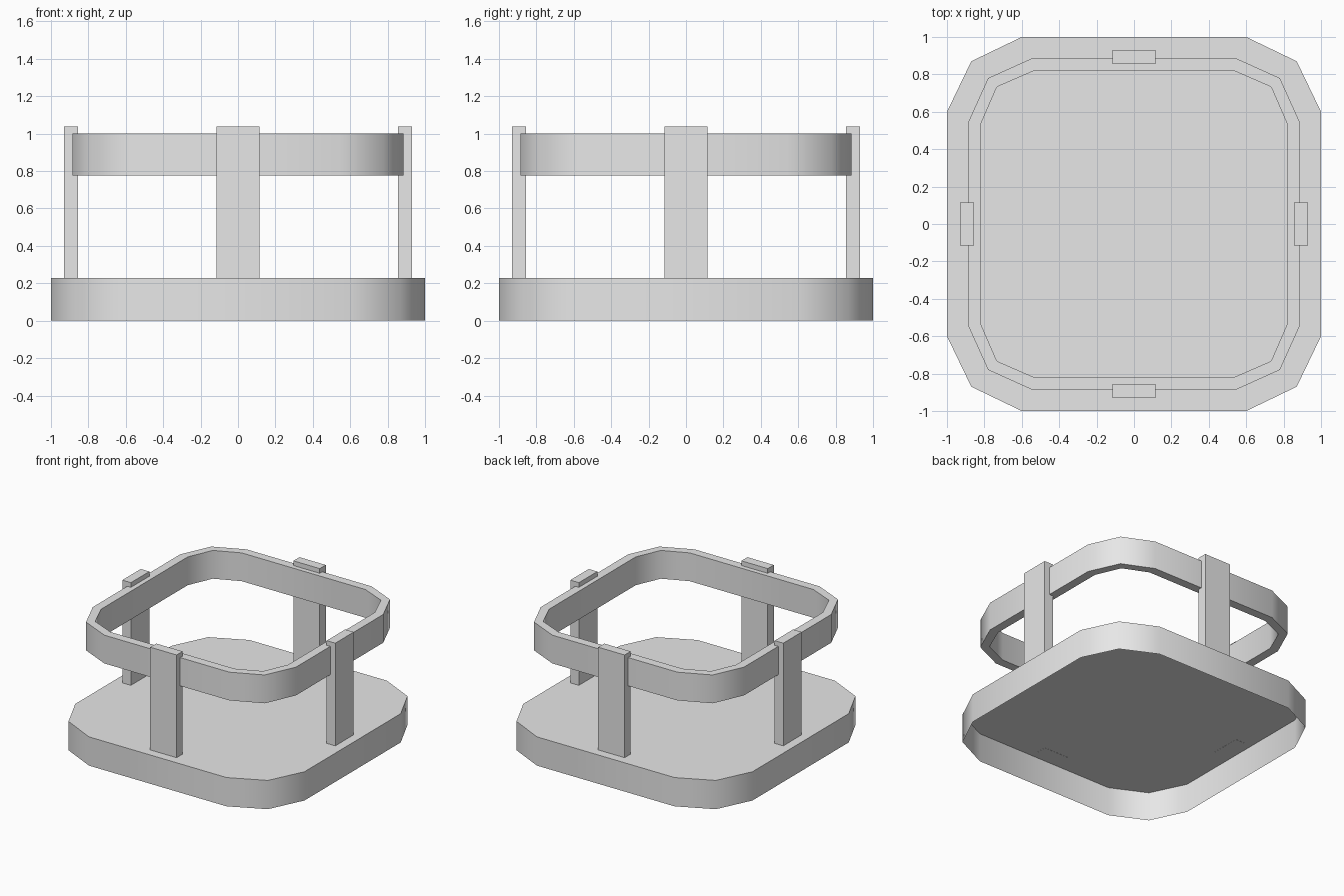
import bpy
import bmesh
import math

cube = bpy.data.objects.get("Cube")
if cube:
    bpy.data.objects.remove(cube, do_unlink=True)

GREY = (0.8, 0.8, 0.8, 1.0)
grey = bpy.data.materials.new("light grey")
grey.use_nodes = True
grey.diffuse_color = GREY
grey.node_tree.nodes["Principled BSDF"].inputs["Base Color"].default_value = GREY

BASE_TOP = 0.227


def outline(side, straight, corner):
    """Square with two-segment corners, counter-clockwise from above."""
    quarter = [(side, straight), (corner, corner), (straight, side)]
    points = []
    for _ in range(4):
        points += quarter
        quarter = [(-y, x) for x, y in quarter]
    return points


def add_loop(bm, points, z):
    return [bm.verts.new((x, y, z)) for x, y in points]


def bridge(bm, a, b):
    n = len(a)
    for i in range(n):
        j = (i + 1) % n
        bm.faces.new((a[i], a[j], b[j], b[i]))


def finish(bm, name, smooth=True):
    mesh = bpy.data.meshes.new(name)
    bm.to_mesh(mesh)
    bm.free()
    mesh.materials.append(grey)
    obj = bpy.data.objects.new(name, mesh)
    bpy.context.collection.objects.link(obj)
    if smooth:
        bpy.ops.object.select_all(action="DESELECT")
        obj.select_set(True)
        bpy.context.view_layer.objects.active = obj
        bpy.ops.object.shade_smooth_by_angle(angle=math.radians(50))
    return obj


# Base: thin shell, open underneath
bm = bmesh.new()
shape = outline(1.0, 0.6, 0.87)
low = add_loop(bm, shape, 0)
high = add_loop(bm, shape, BASE_TOP)
bridge(bm, low, high)
bm.faces.new(high)
finish(bm, "base_tray")

# Guard rail: closed band around the top
bm = bmesh.new()
outer = outline(0.886, 0.545, 0.78)
inner = outline(0.817, 0.54, 0.733)
loops = [add_loop(bm, p, z) for p, z in
         ((outer, 0.777), (outer, 1.0), (inner, 1.0), (inner, 0.777))]
for i in range(4):
    bridge(bm, loops[i], loops[(i + 1) % 4])
finish(bm, "guard_rail")

# Four upright posts, one at the middle of each side
POST_TOP = 1.037
POST_BOTTOM = BASE_TOP - 0.001
for i, name in enumerate(("right", "front", "left", "back")):
    bm = bmesh.new()
    bmesh.ops.create_cube(bm, size=1)
    for v in bm.verts:
        x, y, z = v.co
        v.co = (x * 0.075 - 0.892, y * 0.23,
                POST_TOP if z > 0 else POST_BOTTOM)
    post = finish(bm, name + "_post", smooth=False)
    post.rotation_euler.z = i * math.pi / 2
